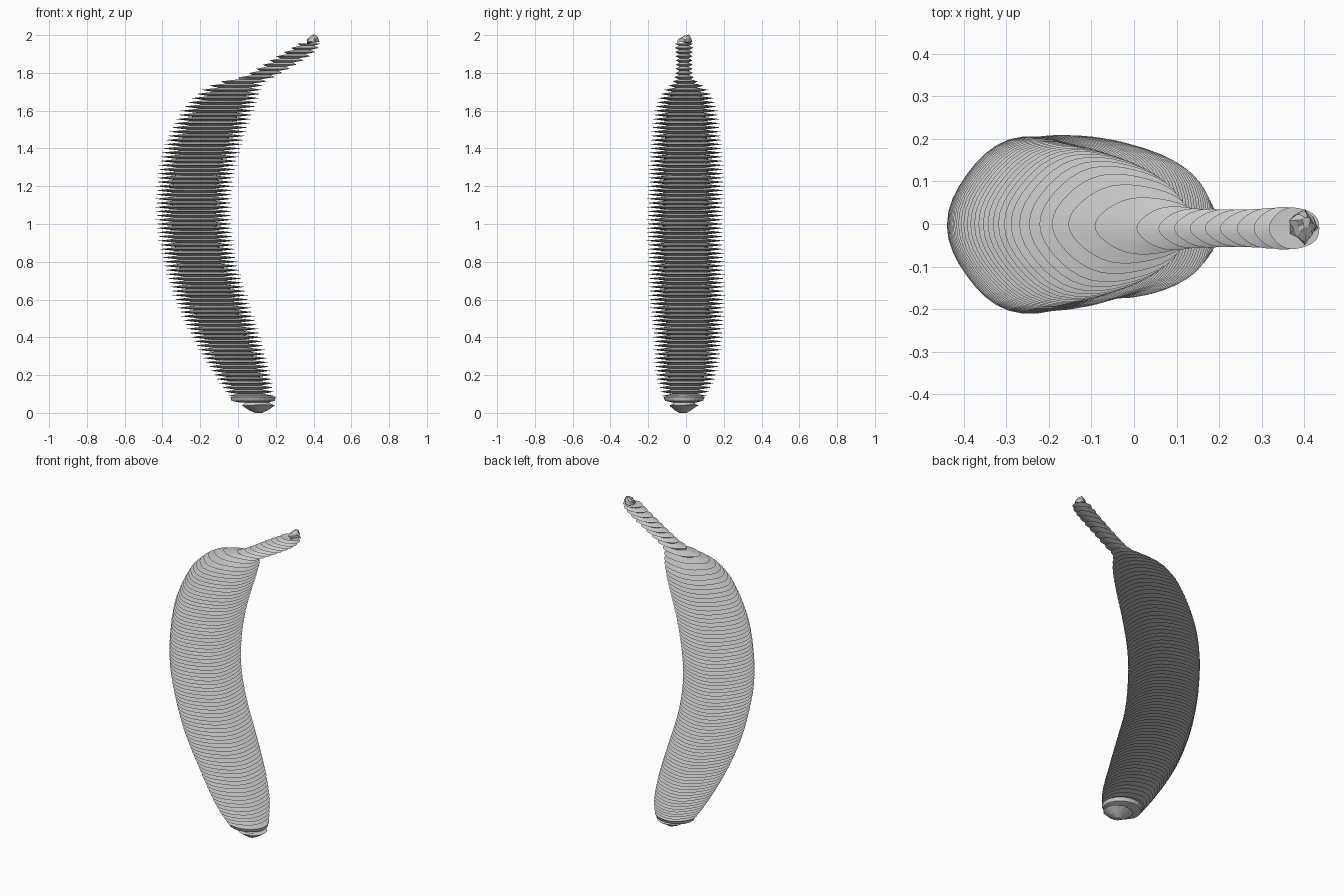
import bpy, bmesh, math, random

random.seed(4)
cube = bpy.data.objects.get("Cube")
if cube:
    bpy.data.objects.remove(cube)

SIDES = 40
PITCH = 0.0222
GROOVE = 0.53      # groove radius as a share of the ridge radius

grey = bpy.data.materials.new("light_grey")
grey.use_nodes = True
colour = (0.6, 0.6, 0.6, 1)
grey.diffuse_color = colour
grey.node_tree.nodes["Principled BSDF"].inputs["Base Color"].default_value = colour

# Body outline: height, left x, right x, half depth, centre y
OUTLINE = [
    (0.07, -.04, .195, .11, -.01),
    (0.20, -.13, .177, .165, 0),
    (0.40, -.25, .125, .188, .01),
    (0.60, -.34, .06, .203, .005),
    (0.80, -.40, 0, .205, 0),
    (1.00, -.435, -.028, .205, -.005),
    (1.20, -.435, -.023, .205, 0),
    (1.40, -.40, .02, .195, 0),
    (1.60, -.305, .088, .17, 0),
    (1.69, -.22, .12, .135, 0),
    (1.735, -.15, .135, .09, 0),
    (1.757, -.085, .155, .065, -.005),
    (1.78, .015, .20, .05, -.01),
    (1.825, .10, .28, .045, -.01),
    (1.89, .205, .385, .045, -.01),
    (1.935, .285, .43, .05, -.01),
    (1.98, .355, .435, .045, -.01),
]


def slope(i, k):
    a, b = OUTLINE[max(i - 1, 0)], OUTLINE[min(i + 1, len(OUTLINE) - 1)]
    return (b[k] - a[k]) / (b[0] - a[0])


def section(z):
    """Smoothly interpolated outline at a height: centre x, centre y, half sizes."""
    i = 0
    while i < len(OUTLINE) - 2 and z > OUTLINE[i + 1][0]:
        i += 1
    a, b = OUTLINE[i], OUTLINE[i + 1]
    h = b[0] - a[0]
    t = (z - a[0]) / h
    out = []
    for k in range(1, 5):
        out.append((1 + 2 * t) * (1 - t) ** 2 * a[k] + t * (1 - t) ** 2 * h * slope(i, k)
                   + t * t * (3 - 2 * t) * b[k] + t * t * (t - 1) * h * slope(i + 1, k))
    x0, x1, depth, y = out
    return (x0 + x1) / 2, y, (x1 - x0) / 2, depth


def loft(name, rings, sides=SIDES, rough=0.0, corner=0.0):
    """Skin (z, x, y, half width, half depth) rings; corner makes them softly five-sided."""
    bm = bmesh.new()
    loops = []
    for z, x, y, rx, ry in rings:
        loop = []
        for s in range(sides):
            a = math.tau * s / sides
            j = 1 - corner * math.cos(5 * a) + random.uniform(-rough, rough)
            loop.append(bm.verts.new((x + rx * (corner + j * math.cos(a)),
                                      y + ry * j * math.sin(a),
                                      z + random.uniform(-rough, rough) * 0.02)))
        loops.append(loop)
    for low, high in zip(loops, loops[1:]):
        for s in range(sides):
            n = (s + 1) % sides
            bm.faces.new((low[s], low[n], high[n], high[s]))
    bm.faces.new(loops[0][::-1])
    bm.faces.new(loops[-1])
    mesh = bpy.data.meshes.new(name)
    bm.to_mesh(mesh)
    bm.free()
    mesh.materials.append(grey)
    obj = bpy.data.objects.new(name, mesh)
    bpy.context.collection.objects.link(obj)
    return obj


# Layered fruit and stem: sharp ridges with deep grooves between them
rings = []
layers = int((1.975 - 0.09) / PITCH)
for i in range(layers + 1):
    z = 0.09 + i * PITCH
    x, y, rx, ry = section(z)
    rings.append((z, x, y, rx, ry))
    if i < layers:
        x, y, rx, ry = section(z + PITCH * 0.5)
        rings.append((z + PITCH * 0.5, x, y, rx * GROOVE, ry * GROOVE))
loft("layered_fruit", rings, corner=0.02)

# Plain collar under the lowest layer
loft("base_collar", [(0.055, .085, -.01, .075, .065), (0.064, .08, -.01, .115, .10),
                     (0.085, .08, -.01, .12, .11), (0.092, .08, -.01, .08, .08)], 24)

# Blunt end of the fruit
loft("base_tip", [(0.0, .11, -.015, .02, .02), (0.015, .11, -.015, .05, .045),
                  (0.04, .108, -.012, .087, .078), (0.045, .105, -.012, .075, .065),
                  (0.06, .10, -.01, .06, .055)], 14, 0.06)

# Crumpled cut end of the stem
loft("stem_tip", [(1.962, .395, -.01, .03, .035), (1.978, .395, -.005, .03, .03),
                  (1.985, .40, 0, .022, .024), (1.998, .405, .005, .01, .015)], 9, 0.3)
